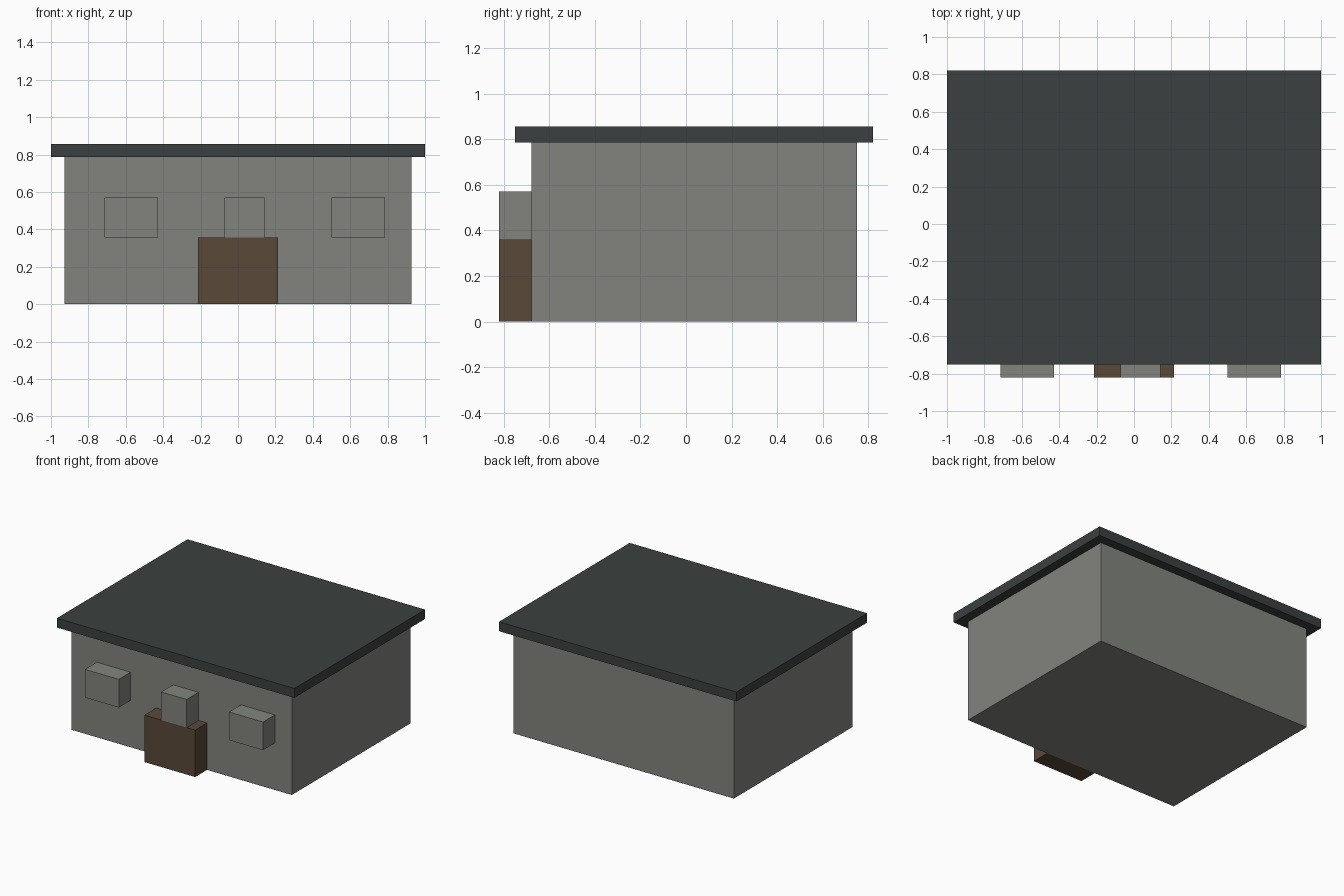
import bpy
import bmesh
from mathutils import Vector

cube = bpy.data.objects.get("Cube")
if cube:
    bpy.data.objects.remove(cube, do_unlink=True)

U = 1 / 14            # building module
FRONT = -9.5 * U      # front face of the walls


def material(name, rgb):
    mat = bpy.data.materials.new(name)
    mat.use_nodes = True
    mat.diffuse_color = (*rgb, 1)
    bsdf = next(n for n in mat.node_tree.nodes if n.type == 'BSDF_PRINCIPLED')
    bsdf.inputs["Base Color"].default_value = (*rgb, 1)
    return mat


stone = material("stone grey", (0.223, 0.231, 0.205))
slate = material("dark slate", (0.043, 0.051, 0.050))
wood = material("brown wood", (0.102, 0.065, 0.040))


def box(name, low, high, mat):
    """Flat-faced box between two opposite corners."""
    low, high = Vector(low), Vector(high)
    bm = bmesh.new()
    bmesh.ops.create_cube(bm, size=1)
    bmesh.ops.scale(bm, vec=high - low, verts=bm.verts)
    bmesh.ops.translate(bm, vec=(low + high) / 2, verts=bm.verts)
    mesh = bpy.data.meshes.new(name)
    bm.to_mesh(mesh)
    bm.free()
    mesh.materials.append(mat)
    obj = bpy.data.objects.new(name, mesh)
    bpy.context.collection.objects.link(obj)
    return obj


def front_box(name, x0, x1, z0, z1, mat):
    """Box standing out from the front wall, measured in modules."""
    return box(name, (x0 * U, FRONT - 2 * U, z0 * U), (x1 * U, FRONT, z1 * U), mat)


# Main body and overhanging flat roof
box("walls", (-13 * U, FRONT, 0), (13 * U, 10.5 * U, 11 * U), stone)
box("roof", (-14 * U, FRONT - U, 11 * U), (14 * U, 11.5 * U, 12 * U), slate)

# Door block and the window blocks beside and above it
front_box("door", -3, 3, 0, 5, wood)
front_box("window_right", -10, -6, 5, 8, stone)
front_box("window_middle", -1, 2, 5, 8, stone)
front_box("window_left", 7, 11, 5, 8, stone)
